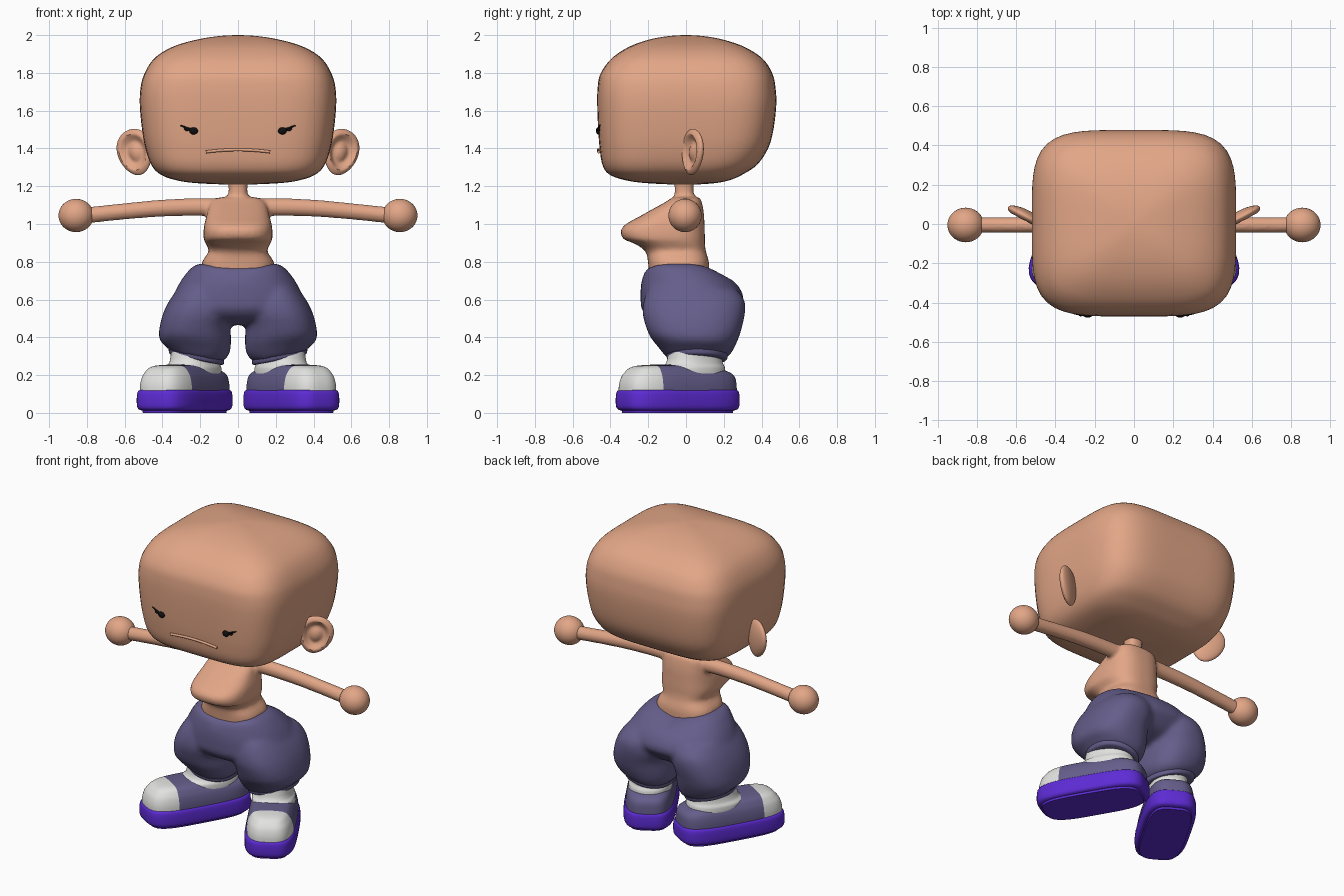
import bpy, bmesh
from math import sin, cos, pi, radians
from mathutils import Matrix, Vector

cube = bpy.data.objects.get("Cube")
if cube:
    bpy.data.objects.remove(cube, do_unlink=True)


def material(name, rgb):
    mat = bpy.data.materials.new(name)
    mat.use_nodes = True
    color = (*rgb, 1)
    mat.diffuse_color = color
    mat.node_tree.nodes["Principled BSDF"].inputs["Base Color"].default_value = color
    return mat


skin = material("skin", (.76, .38, .24))
cloth = material("purple cloth", (.13, .11, .255))
rubber = material("violet rubber", (.11, .024, .66))
white = material("white", (.76, .76, .75))
black = material("black", (.005, .005, .005))


def spline_rows(rows, steps):
    """Smooth the rows with a Catmull-Rom curve."""
    pts = [Vector(r) for r in rows]
    out = []
    for i in range(len(pts) - 1):
        a, b = pts[max(i - 1, 0)], pts[i]
        c, d = pts[i + 1], pts[min(i + 2, len(pts) - 1)]
        for k in range(steps):
            t = k / steps
            out.append(b + (c - a) * (t / 2)
                       + (a * 2 - b * 5 + c * 4 - d) * (t * t / 2)
                       + (b * 3 - a - c * 3 + d) * (t ** 3 / 2))
    return out + [pts[-1]]


def loft(bm, rows, power, matrix=Matrix(), steps=4, sides=56):
    """Stack superellipse rings; a row is z, half width, front y, back y, centre x."""
    rings = []
    for z, rx, front, back, cx in spline_rows([(*r, 0)[:5] for r in rows], steps):
        cy, ry = (front + back) / 2, (back - front) / 2
        ring = []
        for k in range(sides):
            c, s = cos(2 * pi * k / sides), sin(2 * pi * k / sides)
            r = (abs(c) ** power + abs(s) ** power) ** (-1 / power)
            ring.append(bm.verts.new(matrix @ Vector((cx + rx * r * c, cy + ry * r * s, z))))
        rings.append(ring)
    for low, high in zip(rings, rings[1:]):
        for k in range(sides):
            n = (k + 1) % sides
            bm.faces.new((low[k], low[n], high[n], high[k]))
    bm.faces.new(rings[0][::-1])
    bm.faces.new(rings[-1])


def finish(name, bm, mats, mirror=False, remesh=0, soften=0):
    bmesh.ops.recalc_face_normals(bm, faces=bm.faces)
    for face in bm.faces:
        face.smooth = True
    mesh = bpy.data.meshes.new(name)
    bm.to_mesh(mesh)
    bm.free()
    mesh.set_sharp_from_angle(angle=radians(45))
    for mat in mats:
        mesh.materials.append(mat)
    obj = bpy.data.objects.new(name, mesh)
    bpy.context.collection.objects.link(obj)
    if mirror:
        obj.modifiers.new("mirror", "MIRROR").use_mirror_merge = False
    if remesh:
        mod = obj.modifiers.new("blend", "REMESH")
        mod.mode = "VOXEL"
        mod.voxel_size = remesh
        mod.use_smooth_shade = True
        soft = obj.modifiers.new("soften", "SMOOTH")
        soft.factor, soft.iterations = .5, soften


def ball(name, mat, matrix, shape=None):
    bm = bmesh.new()
    bmesh.ops.create_uvsphere(bm, u_segments=48, v_segments=32, radius=1)
    if shape:
        for v in bm.verts:
            shape(v.co)
    bm.transform(matrix)
    finish(name, bm, [mat], mirror=True)


def tube(name, points, radius, mat):
    """Thin rod through points given as x, y, z, relative thickness."""
    curve = bpy.data.curves.new(name, "CURVE")
    curve.dimensions = "3D"
    curve.bevel_depth, curve.bevel_resolution = radius, 3
    curve.use_fill_caps = True
    line = curve.splines.new("POLY")
    line.points.add(len(points) - 1)
    for p, (x, y, z, width) in zip(line.points, points):
        p.co, p.radius = (x, y, z, 1), width
    line.use_smooth = True
    curve.materials.append(mat)
    bpy.context.collection.objects.link(bpy.data.objects.new(name, curve))


# Head: rounded block, tapering at the lower back
bm = bmesh.new()
loft(bm, [(1.208, .04, -.04, .04), (1.217, .23, -.22, .16), (1.235, .34, -.335, .24),
          (1.265, .415, -.41, .305), (1.315, .46, -.443, .378), (1.4, .49, -.457, .435),
          (1.5, .508, -.465, .463), (1.63, .52, -.47, .478), (1.72, .516, -.468, .474),
          (1.79, .498, -.455, .46), (1.86, .458, -.41, .42), (1.91, .4, -.35, .36),
          (1.95, .315, -.275, .28), (1.98, .2, -.18, .18), (1.995, .1, -.09, .09),
          (2, .015, -.015, .015)], 4.3, sides=80)
finish("head", bm, [skin])


def face_y(x):
    """Front of the face at eye and mouth height."""
    return -.462 * (1 - (abs(x) / .5) ** 4.3) ** (1 / 4.3)


# Ears: tilted egg shapes with a hollow front around a low mound
def ear_shape(co):
    reach = co.x ** 2 + co.z ** 2
    if co.y < 0:
        co.y += 1.6 * max(0, 1 - reach / .6) - max(0, 1 - reach / .2)
    co.x *= 1 + .15 * co.z


ball("ears", skin, Matrix.Translation((.545, .035, 1.38)) @ Matrix.Rotation(radians(28), 4, "Z")
     @ Matrix.Rotation(radians(17), 4, "Y") @ Matrix.Diagonal((.102, .034, .124, 1)), ear_shape)

# Eyes, lashes and mouth
ball("eyes", black, Matrix.Translation((.235, face_y(.235) - .006, 1.493))
     @ Matrix.Diagonal((.023, .013, .019, 1)))
for side, label in ((1, "left"), (-1, "right")):
    tube(label + "_lash", [(side * x, face_y(x) - .008, z, w) for x, z, w in
                           ((.235, 1.497, 1.2), (.265, 1.506, .8), (.305, 1.522, .5))], .007, black)
    tube(label + "_lash_tip", [(side * x, face_y(x) - .008, z, w) for x, z, w in
                               ((.255, 1.495, .5), (.273, 1.5, 1.3), (.285, 1.506, .4))], .007, black)
xs = [k * .017 for k in range(-10, 11)]
tube("mouth", [(x, face_y(x) - .001, 1.393 - .4 * x * x, 1) for x in xs], .008, skin)

# Torso, neck and arms blended into one body
bm = bmesh.new()
loft(bm, [(.68, .19, -.19, .12), (.79, .192, -.2, .122), (.855, .155, -.215, .105),
          (.895, .17, -.27, .1), (.925, .182, -.335, .1), (.985, .18, -.335, .098),
          (1.05, .165, -.228, .095), (1.11, .148, -.12, .085), (1.135, .12, -.08, .075),
          (1.146, .06, -.06, .05), (1.165, .05, -.06, .04), (1.2, .05, -.06, .04),
          (1.24, .06, -.065, .045)], 2.7)
for side in (1, -1):
    along_x = Matrix(((0, 0, side, 0), (0, 1, 0, 0), (1, 0, 0, 0), (0, 0, 0, 1)))
    loft(bm, [(.02, .05, -.05, .045, 1.085), (.2, .047, -.047, .037, 1.09),
              (.4, .045, -.046, .036, 1.084), (.6, .043, -.045, .035, 1.067),
              (.82, .043, -.045, .035, 1.044)], 2, along_x, 5, 28)
finish("body", bm, [skin], remesh=.011, soften=5)

# Hands
ball("hands", skin, Matrix.Translation((.857, -.005, 1.045)) @ Matrix.Diagonal((.093, .088, .088, 1)))


# Baggy trousers: hips and two legs blended, with dipped waist and slanted hems
def drape(bm):
    for v in bm.verts:
        x, z = abs(v.co.x), v.co.z
        top = min(1, max(0, (z - .7) / .09))
        hem = min(1, max(0, (.42 - z) / .1))
        v.co.z += hem * (x - .22) * .2 - top * .045 * max(0, 1 - x / .2)


bm = bmesh.new()
loft(bm, [(.793, .2, -.21, .125), (.77, .245, -.222, .165), (.715, .292, -.232, .235),
          (.66, .324, -.24, .285), (.6, .35, -.24, .305), (.55, .355, -.235, .275),
          (.5, .31, -.19, .22), (.465, .2, -.09, .12)], 2.3)
for side in (1, -1):
    loft(bm, [(.66, .13, -.2, .26, .185), (.6, .165, -.222, .308, .195),
              (.53, .187, -.23, .312, .208), (.46, .187, -.213, .298, .227),
              (.4, .191, -.188, .28, .228), (.35, .183, -.147, .258, .225),
              (.32, .16, -.122, .24, .222), (.295, .13, -.1, .21, .22)],
         2.4, Matrix.Diagonal((side, 1, 1, 1)))
drape(bm)
finish("trousers", bm, [cloth], remesh=.013, soften=12)

bm = bmesh.new()
loft(bm, [(.28, .128, -.085, .2, .22), (.287, .144, -.1, .217, .22),
          (.318, .146, -.104, .222, .22), (.328, .13, -.09, .2, .22)], 2.2)
drape(bm)
finish("hem_bands", bm, [cloth], mirror=True)

# Shoes point outwards, toe towards the front
foot = Matrix.Translation((.283, -.045, 0)) @ Matrix.Rotation(radians(30), 4, "Z")


def shoe_part(name, rows, power, mats, toe=None):
    bm = bmesh.new()
    loft(bm, rows, power, steps=3)
    if toe:
        bmesh.ops.bisect_plane(bm, geom=bm.verts[:] + bm.edges[:] + bm.faces[:],
                               plane_co=(0, toe, 0), plane_no=(0, 1, 0))
        for face in bm.faces:
            face.material_index = int(face.calc_center_median().y < toe)
    bm.transform(foot)
    finish(name, bm, mats, mirror=True)


shoe_part("treads", [(0, .13, -.305, .305), (.025, .136, -.31, .31)], 3.8, [rubber])
shoe_part("soles", [(.013, .138, -.312, .312), (.02, .15, -.328, .33), (.04, .157, -.337, .339),
                    (.09, .157, -.337, .339), (.116, .151, -.33, .333),
                    (.125, .135, -.31, .315)], 3.7, [rubber])
shoe_part("shoe_uppers", [(.11, .147, -.327, .33), (.15, .146, -.325, .328), (.19, .138, -.313, .32),
                          (.215, .126, -.295, .29), (.238, .108, -.268, .21),
                          (.25, .08, -.225, .1), (.255, .03, -.16, 0)], 3.4, [cloth, white], -.168)
shoe_part("socks", [(.15, .125, -.06, .27), (.235, .13, -.085, .27), (.265, .116, -.05, .258),
                    (.34, .108, -.035, .25)], 2.3, [white])
